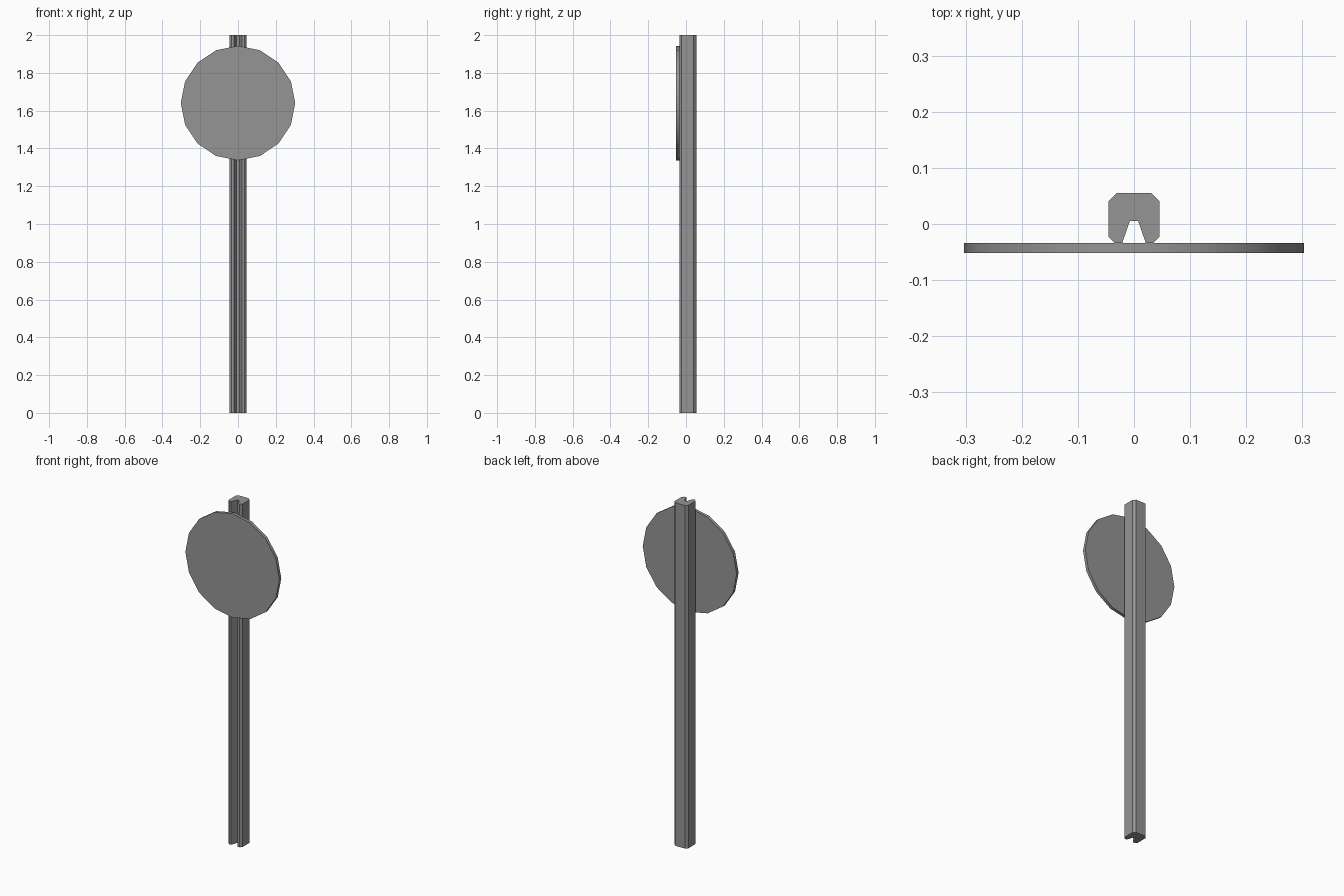
import bpy
import bmesh
import math
from mathutils import Matrix, Vector

cube = bpy.data.objects.get("Cube")
if cube:
    bpy.data.objects.remove(cube, do_unlink=True)

grey = bpy.data.materials.new("grey_metal")
grey.use_nodes = True
colour = (0.3, 0.3, 0.3, 1)
grey.diffuse_color = colour
grey.node_tree.nodes["Principled BSDF"].inputs["Base Color"].default_value = colour


def make_object(name, bm):
    bmesh.ops.recalc_face_normals(bm, faces=bm.faces)
    mesh = bpy.data.meshes.new(name)
    bm.to_mesh(mesh)
    bm.free()
    mesh.materials.append(grey)
    obj = bpy.data.objects.new(name, mesh)
    bpy.context.collection.objects.link(obj)
    return obj


# Slotted post: half profile from slot floor round to the back, mirrored in x
half = [(0.0075, 0.005), (0.021, -0.034), (0.034, -0.034), (0.045, -0.023),
        (0.045, 0.041), (0.031, 0.055)]
profile = half + [(-x, y) for x, y in reversed(half)]
bm = bmesh.new()
base = bm.faces.new([bm.verts.new((x, y, 0)) for x, y in profile])
top = bmesh.ops.extrude_face_region(bm, geom=[base], use_keep_orig=True)
bmesh.ops.translate(bm, vec=Vector((0, 0, 2)),
                    verts=[v for v in top["geom"] if isinstance(v, bmesh.types.BMVert)])
make_object("slotted_post", bm)

# Round sign plate on the slotted face
bm = bmesh.new()
bmesh.ops.create_cone(bm, cap_ends=True, segments=16, radius1=0.303, radius2=0.303, depth=0.018,
                      matrix=Matrix.Translation((0, -0.043, 1.64)) @ Matrix.Rotation(math.pi / 2, 4, "X"))
disc = make_object("round_plate", bm)
bpy.context.view_layer.objects.active = disc
disc.select_set(True)
bpy.ops.object.shade_smooth_by_angle(angle=math.radians(30))
